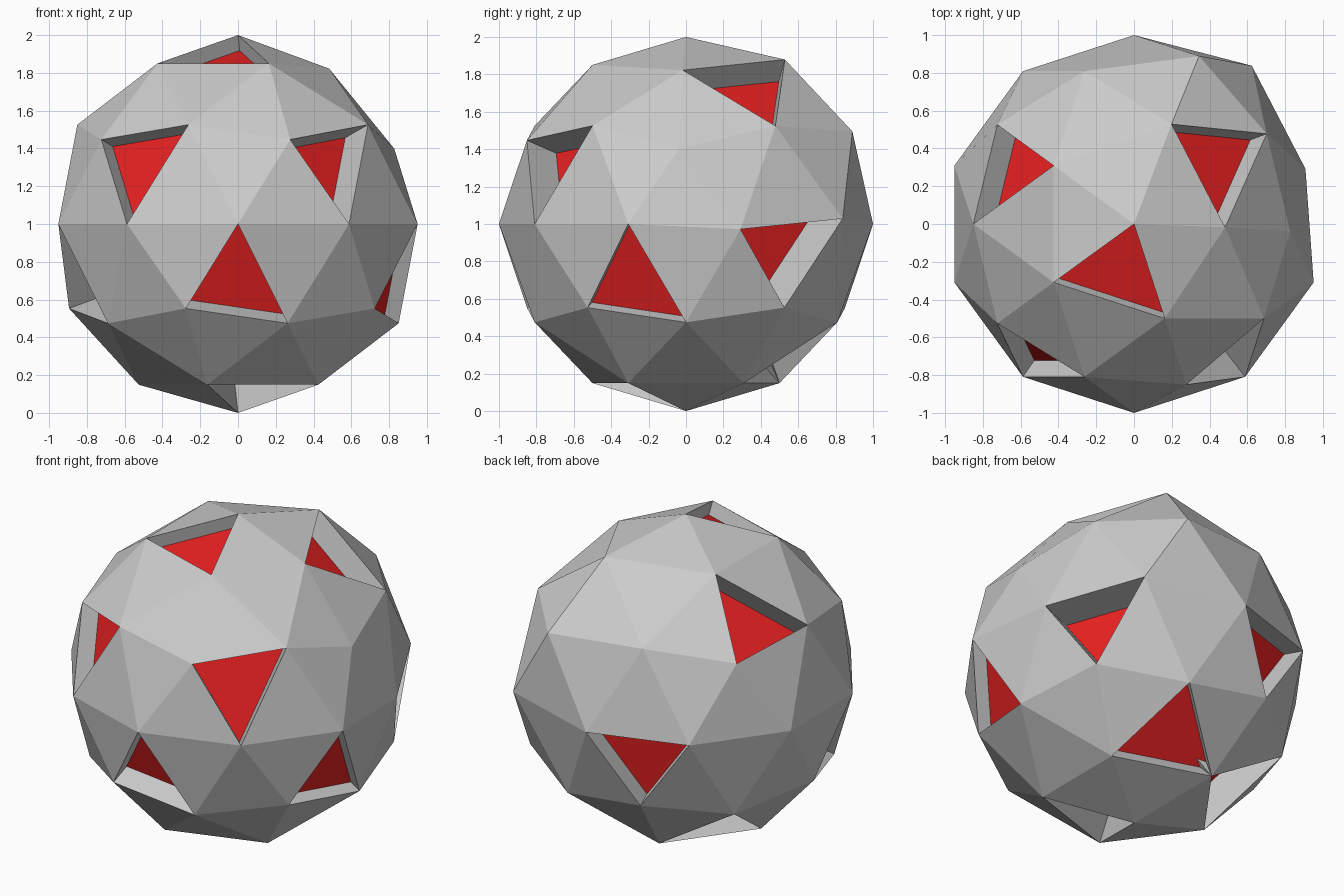
import bpy, bmesh
from math import radians, sin, cos
from mathutils import Vector, Matrix

if "Cube" in bpy.data.objects:
    bpy.data.objects.remove(bpy.data.objects["Cube"])

# Rings of the icosphere: (radius, height)
RINGS = {
    "N": (0, 1), "T": (.526, .851), "U": (.894, .447), "M": (.851, .526),
    "E": (1, 0), "L": (.894, -.447), "K": (.851, -.526), "B": (.526, -.851), "S": (0, -1),
}

# Pockets: three corners (ring + azimuth in degrees) and depth
POCKETS = [
    ("E-90 L-108 K-72", .145), ("E-18 L-36 K0", .085), ("E-162 L180 K-144", .19),
    ("U-144 M-108 E-126", .112), ("U-72 M-36 E-54", .21), ("E18 E54 L36", .32),
    ("T0 T72 M36", .15), ("N0 T-144 T-72", .087), ("U144 M180 T144", .146),
    ("E90 E126 L108", .13), ("K144 B108 B180", .187), ("K72 B36 B108", .105),
    ("S0 B-108 B-36", .2),
]


def point(code):
    r, z = RINGS[code[0]]
    a = radians(float(code[1:]))
    return Vector((r * cos(a), r * sin(a), z))


# Faceted ball
bm = bmesh.new()
bmesh.ops.create_icosphere(bm, subdivisions=2, radius=1)


def corner(code):
    p = point(code)
    return min(bm.verts, key=lambda v: (v.co - p).length)


faces = []
for codes, depth in POCKETS:
    want = {corner(c) for c in codes.split()}
    faces.append((next(f for f in bm.faces if set(f.verts) == want), depth))

# Tilted hexagonal patch on the back right shoulder
hub = corner("M36")
axis = hub.co.cross(Vector((-sin(radians(36)), cos(radians(36)), 0)))
patch = [hub] + [e.other_vert(hub) for e in hub.link_edges]
centre = sum((v.co for v in patch), Vector()) / len(patch)
bmesh.ops.rotate(bm, verts=patch, cent=centre, matrix=Matrix.Rotation(radians(-10), 3, axis))
bm.normal_update()

# Sunken triangular pockets with red floors
for face, depth in faces:
    push = face.normal * -depth
    floor = bmesh.ops.extrude_discrete_faces(bm, faces=[face])["faces"][0]
    bmesh.ops.translate(bm, verts=floor.verts[:], vec=push)
    floor.material_index = 1

bmesh.ops.translate(bm, verts=bm.verts[:], vec=(0, 0, 1))
mesh = bpy.data.meshes.new("faceted_ball")
bm.to_mesh(mesh)
bm.free()

for name, colour in (("grey_shell", (.8, .8, .8, 1)), ("red_floor", (.8, .015, .015, 1))):
    mat = bpy.data.materials.new(name)
    mat.diffuse_color = colour
    mat.use_nodes = True
    mat.node_tree.nodes["Principled BSDF"].inputs["Base Color"].default_value = mat.diffuse_color
    mesh.materials.append(mat)

ball = bpy.data.objects.new("faceted_ball", mesh)
bpy.context.collection.objects.link(ball)
